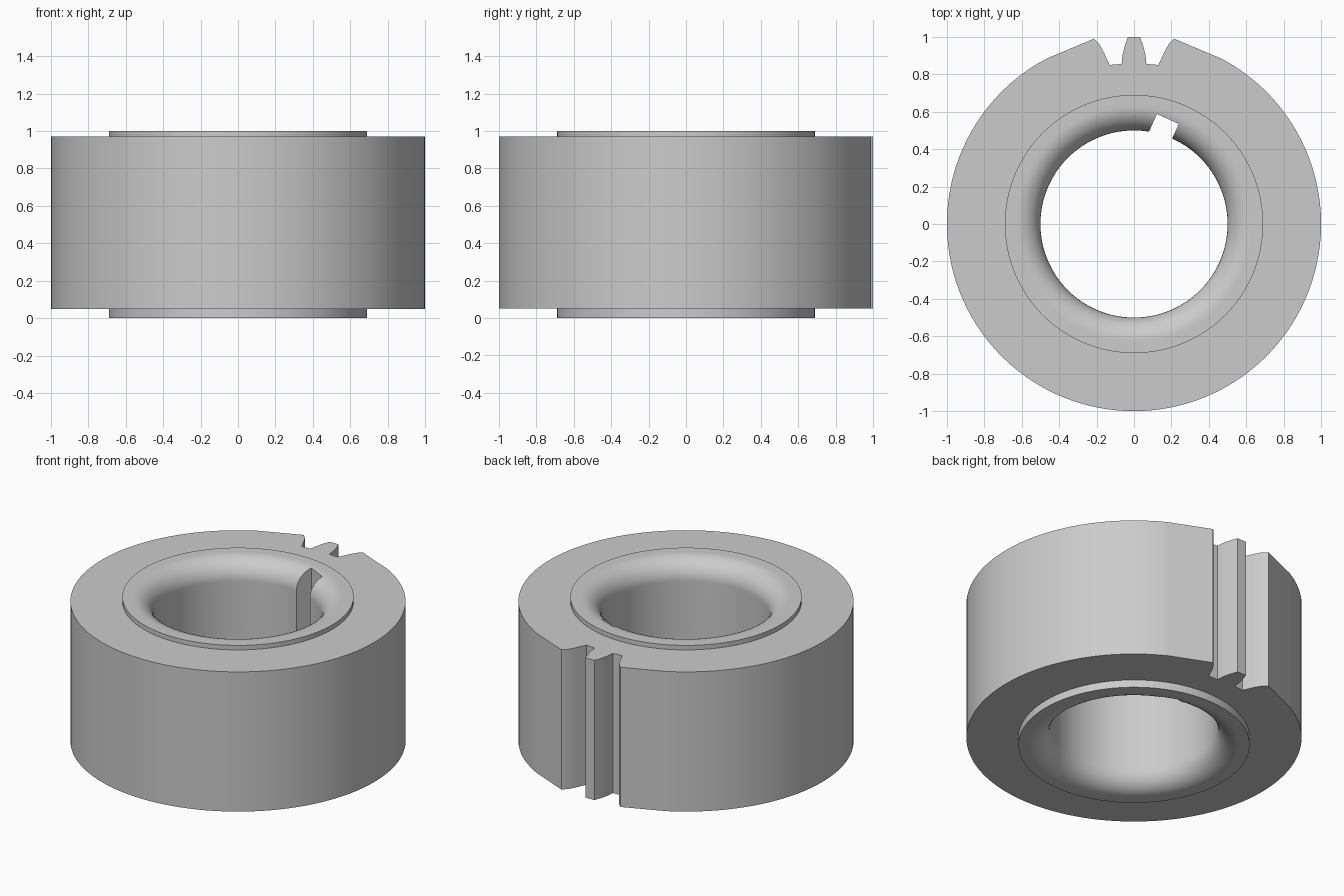
import bpy, bmesh
from math import sin, cos, pi, radians, atan2
from mathutils import Matrix

old = bpy.data.objects.get("Cube")
if old:
    bpy.data.objects.remove(old, do_unlink=True)

LOW, HIGH = 0.05, 0.97      # body faces
BORE, HUB, LIP = 0.50, 0.69, 0.13
SEGMENTS = 128

steel = bpy.data.materials.new("plain_grey")
steel.use_nodes = True
grey = (0.6, 0.6, 0.6, 1)
steel.diffuse_color = grey
steel.node_tree.nodes["Principled BSDF"].inputs["Base Color"].default_value = grey


def finish(name, bm):
    bmesh.ops.recalc_face_normals(bm, faces=bm.faces)
    mesh = bpy.data.meshes.new(name)
    bm.to_mesh(mesh)
    bm.free()
    mesh.materials.append(steel)
    obj = bpy.data.objects.new(name, mesh)
    bpy.context.collection.objects.link(obj)
    return obj


def prism(name, outline, z0, z1):
    bm = bmesh.new()
    face = bm.faces.new([bm.verts.new((x, y, z0)) for x, y in outline])
    top = bmesh.ops.extrude_face_region(bm, geom=[face])["geom"]
    verts = [v for v in top if isinstance(v, bmesh.types.BMVert)]
    bmesh.ops.translate(bm, verts=verts, vec=(0, 0, z1 - z0))
    return finish(name, bm)


def lathe(name, profile):
    bm = bmesh.new()
    verts = [bm.verts.new((r, 0, z)) for r, z in profile]
    edges = [bm.edges.new((verts[i - 1], verts[i])) for i in range(len(verts))]
    bmesh.ops.spin(bm, geom=verts + edges, axis=(0, 0, 1), cent=(0, 0, 0),
                   angle=2 * pi, steps=SEGMENTS, use_merge=True)
    bmesh.ops.remove_doubles(bm, verts=bm.verts, dist=1e-5)
    return finish(name, bm)


def combine(target, tool, operation):
    mod = target.modifiers.new(operation.lower(), "BOOLEAN")
    mod.operation, mod.object, mod.solver = operation, tool, "EXACT"
    bpy.context.view_layer.objects.active = target
    bpy.ops.object.modifier_apply(modifier=mod.name)
    bpy.data.objects.remove(tool, do_unlink=True)


# Body outline: round rim, slightly raised shoulders, two notches and one tooth
notch = [(0.215, 0.99), (0.185, 0.96), (0.16, 0.915), (0.142, 0.875), (0.13, 0.85),
         (0.066, 0.855), (0.062, 0.90), (0.05, 0.95), (0.032, 1.0)]
shoulder = atan2(0.88, 0.47)
steps = 110
sweep = 2 * pi - (pi - 2 * shoulder) 
rim = [(cos(a), sin(a)) for a in
       (pi - shoulder + sweep * i / steps for i in range(steps + 1))]
outline = rim + notch + [(-x, y) for x, y in reversed(notch)]
body = prism("ring_body", outline, LOW, HIGH)

# Hollow the body so that the hub passes through it
circle = [(0.65 * cos(2 * pi * i / SEGMENTS), 0.65 * sin(2 * pi * i / SEGMENTS))
          for i in range(SEGMENTS)]
combine(body, prism("hollow_cutter", circle, -0.2, 1.2), "DIFFERENCE")

# Hub with rounded lips at both ends of the bore
arc = [(BORE + LIP * (1 - cos(a)), 1 - LIP + LIP * sin(a))
       for a in (pi / 2 * i / 10 for i in range(11))]
profile = arc + [(HUB, 1), (HUB, 0)] + [(r, 1 - z) for r, z in reversed(arc)]
combine(body, lathe("hub", profile), "UNION")

# Keyway along the bore
key = prism("key_cutter", [(-0.131, 0.3), (-0.003, 0.3), (-0.003, 0.586), (-0.131, 0.586)],
            -0.2, 1.2)
key.data.transform(Matrix.Rotation(radians(-24.4), 4, "Z"))
combine(body, key, "DIFFERENCE")

# Smooth curved walls, crisp edges and flat end faces
bpy.ops.object.select_all(action="DESELECT")
body.select_set(True)
bpy.context.view_layer.objects.active = body
bpy.ops.object.shade_smooth_by_angle(angle=radians(25))
weighted = body.modifiers.new("flat_ends", "WEIGHTED_NORMAL")
weighted.keep_sharp = True
